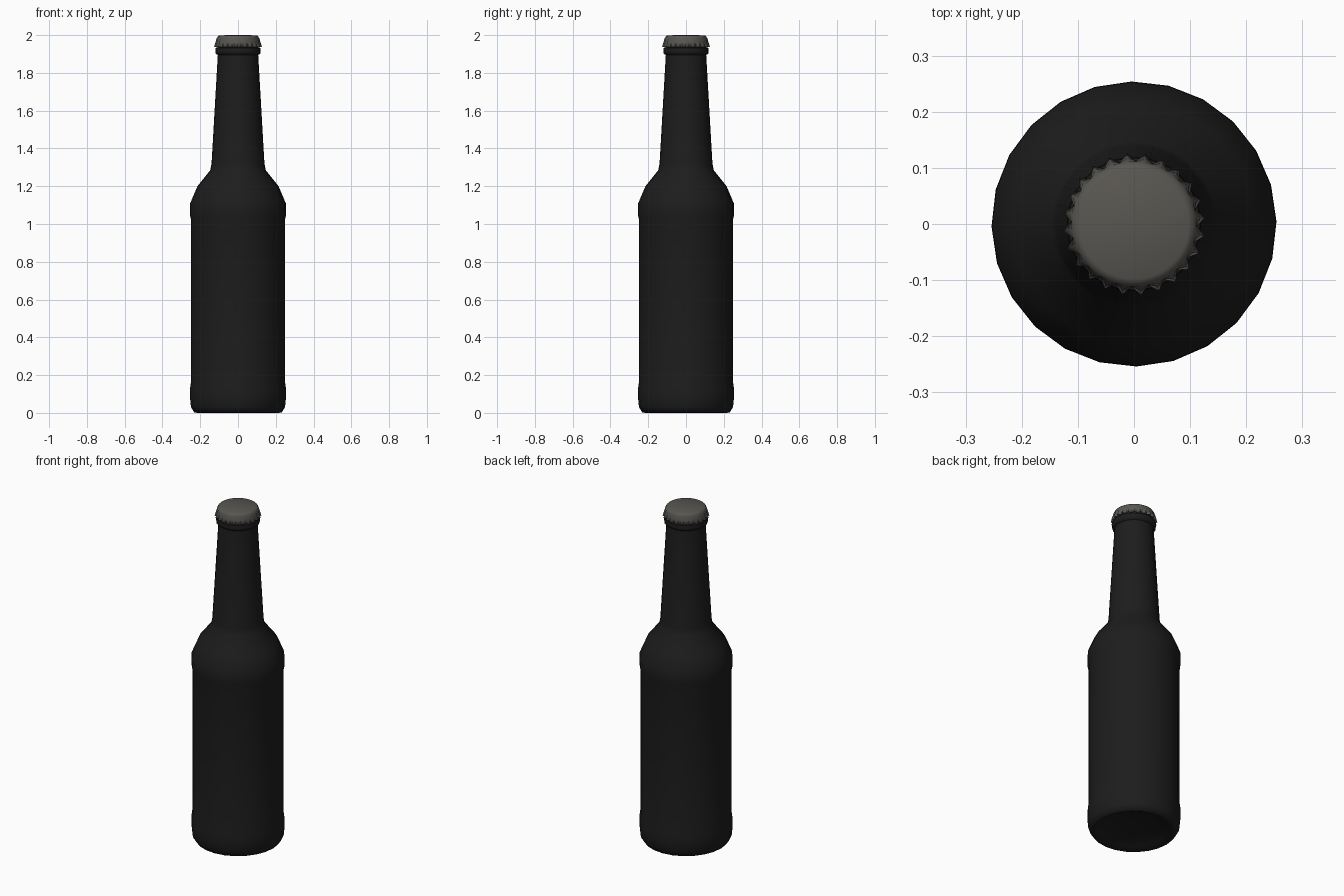
import bpy, bmesh
from math import sin, cos, radians, tau

if "Cube" in bpy.data.objects:
    bpy.data.objects.remove(bpy.data.objects["Cube"])


def material(name, rgb):
    m = bpy.data.materials.new(name)
    m.diffuse_color = (*rgb, 1)
    m.use_nodes = True
    m.node_tree.nodes["Principled BSDF"].inputs["Base Color"].default_value = m.diffuse_color
    return m


def lathe(name, profile, sides, offset, mat, angle):
    """Revolve (valley radius, peak radius, z) rings; radius 0 makes a pole."""
    bm = bmesh.new()
    rings = []
    for valley, peak, z in profile:
        if peak == 0:
            rings.append([bm.verts.new((0, 0, z))] * sides)
            continue
        ring = []
        for i in range(sides):
            a = radians(offset) + tau * i / sides
            r = valley if i % 2 else peak
            ring.append(bm.verts.new((r * cos(a), r * sin(a), z)))
        rings.append(ring)
    for lo, hi in zip(rings, rings[1:]):
        for i in range(sides):
            j = (i + 1) % sides
            bm.faces.new(dict.fromkeys((lo[i], lo[j], hi[j], hi[i])))
    bmesh.ops.recalc_face_normals(bm, faces=bm.faces)
    mesh = bpy.data.meshes.new(name)
    bm.to_mesh(mesh)
    bm.free()
    mesh.materials.append(mat)
    ob = bpy.data.objects.new(name, mesh)
    bpy.context.collection.objects.link(ob)
    bpy.ops.object.select_all(action='DESELECT')
    ob.select_set(True)
    bpy.context.view_layer.objects.active = ob
    bpy.ops.object.shade_smooth_by_angle(angle=radians(angle))
    return ob


# Bottle: hollowed base, raised bands, shoulder, tapered neck and lip ring
glass = material("dark_glass", (0.012, 0.012, 0.012))
outline = [(0, 0.035), (0.12, 0.03), (0.19, 0.012), (0.215, 0), (0.232, 0.003),
           (0.249, 0.03), (0.254, 0.08), (0.254, 0.13), (0.249, 0.165),
           (0.249, 1.025), (0.254, 1.045), (0.253, 1.11), (0.215, 1.2),
           (0.147, 1.285), (0.140, 1.32), (0.107, 1.895), (0.118, 1.902),
           (0.120, 1.915), (0.118, 1.932), (0.105, 1.937), (0.104, 1.975), (0, 1.98)]
lathe("bottle", [(r, r, z) for r, z in outline], 24, 1, glass, 50)

# Crown cap: domed top with a flared skirt of 24 teeth, open below
metal = material("cap_metal", (0.10, 0.094, 0.083))
cap = [(0.110, 0.124, 1.938), (0.112, 0.127, 1.940), (0.112, 0.119, 1.965),
       (0.111, 0.113, 1.984), (0.107, 0.107, 1.994), (0.098, 0.098, 1.999),
       (0, 0, 2.0)]
lathe("bottle_cap", cap, 48, 5.5, metal, 50)
